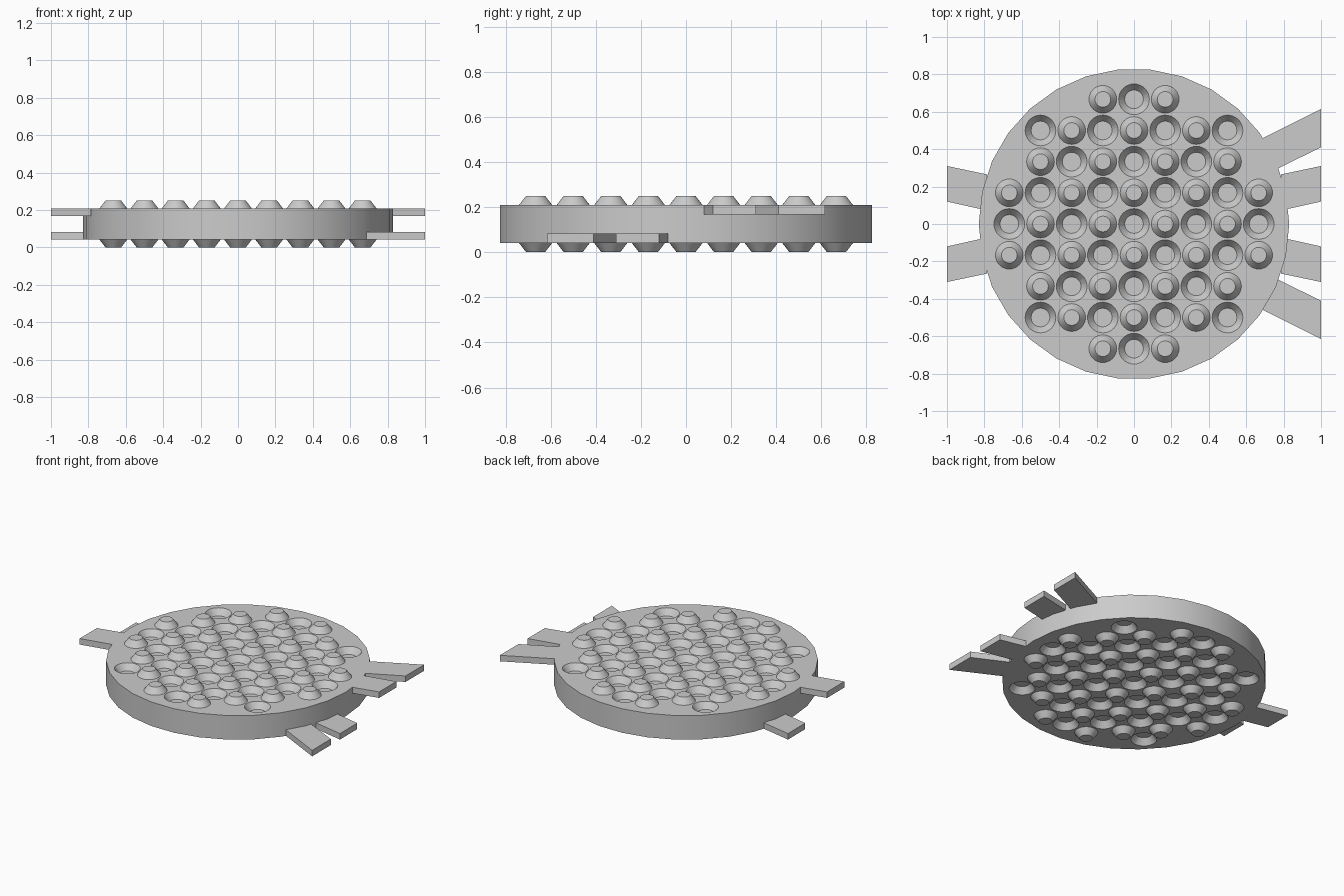
import bpy, bmesh
from math import pi
from mathutils import Matrix

if "Cube" in bpy.data.objects:
    bpy.data.objects.remove(bpy.data.objects["Cube"])

CELL = 1 / 6            # spacing of the studs and dimples
STEP = CELL / 4         # stud height, dimple depth and tab thickness
BOTTOM, TOP = STEP, STEP + CELL
RADIUS = 0.83

grey = bpy.data.materials.new("plain_grey")
grey.use_nodes = True
grey.diffuse_color = (0.6, 0.6, 0.6, 1)
grey.node_tree.nodes["Principled BSDF"].inputs["Base Color"].default_value = grey.diffuse_color


def make_object(name, bm):
    bmesh.ops.recalc_face_normals(bm, faces=bm.faces[:])
    mesh = bpy.data.meshes.new(name)
    bm.to_mesh(mesh)
    bm.free()
    mesh.materials.append(grey)
    obj = bpy.data.objects.new(name, mesh)
    bpy.context.collection.objects.link(obj)
    return obj


def add_cone(bm, x, y, z_low, z_high, r_low, r_high, sides=32):
    bmesh.ops.create_cone(
        bm, cap_ends=True, segments=sides, radius1=r_low, radius2=r_high,
        depth=z_high - z_low, matrix=Matrix.Translation((x, y, (z_low + z_high) / 2)))


def smooth(obj):
    bpy.ops.object.select_all(action="DESELECT")
    obj.select_set(True)
    bpy.context.view_layer.objects.active = obj
    bpy.ops.object.shade_smooth_by_angle(angle=pi / 6)


# Grid cells: a square block with a short extra row on each side
cells = [(i, j) for i in range(-4, 5) for j in range(-4, 5)
         if max(abs(i), abs(j)) <= 3 or min(abs(i), abs(j)) <= 1]
dimple_cells = [c for c in cells if sum(c) % 2 == 0]
stud_cells = [c for c in cells if sum(c) % 2 == 1]

# Round plate
bm = bmesh.new()
bmesh.ops.create_cone(
    bm, cap_ends=True, segments=30, radius1=RADIUS, radius2=RADIUS, depth=CELL,
    matrix=Matrix.Translation((0, 0, (BOTTOM + TOP) / 2)) @ Matrix.Rotation(pi / 2, 4, "Z"))
# Turn the plate so that one corner points along x
first = max(bm.verts, key=lambda v: v.co.x)
if abs(first.co.y) > 0.01:
    bmesh.ops.rotate(bm, verts=bm.verts[:], matrix=Matrix.Rotation(pi / 30, 3, "Z"))
plate = make_object("round_plate", bm)

# Dimples cut into both faces
bm = bmesh.new()
LIP = 0.01              # the cutters stick out a little, on the same slope
WIDE, NARROW = 0.082, 0.05
flare = WIDE + LIP * (WIDE - NARROW) / STEP
for i, j in dimple_cells:
    add_cone(bm, i * CELL, j * CELL, TOP - STEP, TOP + LIP, NARROW, flare)
    add_cone(bm, i * CELL, j * CELL, BOTTOM - LIP, BOTTOM + STEP, flare, NARROW)
cutter = make_object("dimple_cutter", bm)
cutter.hide_render = True
cut = plate.modifiers.new("dimples", "BOOLEAN")
cut.operation = "DIFFERENCE"
cut.solver = "EXACT"
cut.object = cutter
smooth(plate)
bpy.ops.object.modifier_apply(modifier=cut.name)
bpy.data.objects.remove(cutter)
smooth(plate)

# Studs on both faces
for name, base, tip in (("top_studs", TOP, TOP + STEP), ("bottom_studs", BOTTOM, 0)):
    bm = bmesh.new()
    for i, j in stud_cells:
        if tip > base:
            add_cone(bm, i * CELL, j * CELL, base, tip, 0.074, 0.042)
        else:
            add_cone(bm, i * CELL, j * CELL, tip, base, 0.042, 0.074)
    smooth(make_object(name, bm))

# Flat tabs on the rim: outer corners, then inner corners
NEAR_TAB = [(1, 0.12), (1, 0.31), (0.785, 0.265), (0.82, 0.08)]
FAR_TAB = [(1, 0.41), (1, 0.615), (0.685, 0.457), (0.765, 0.295)]


def add_tab(name, outline, side_x, side_y, upper):
    z = TOP - STEP if upper else BOTTOM
    bm = bmesh.new()
    face = bm.faces.new([bm.verts.new((x * side_x, y * side_y, z)) for x, y in outline])
    extruded = bmesh.ops.extrude_face_region(bm, geom=[face], use_keep_orig=True)
    verts = [g for g in extruded["geom"] if isinstance(g, bmesh.types.BMVert)]
    bmesh.ops.translate(bm, verts=verts, vec=(0, 0, STEP))
    make_object(name, bm)


for side_y, end in ((1, "back"), (-1, "front")):
    add_tab(f"left_{end}_near_tab", NEAR_TAB, 1, side_y, side_y > 0)
    add_tab(f"left_{end}_far_tab", FAR_TAB, 1, side_y, side_y > 0)
    add_tab(f"right_{end}_tab", NEAR_TAB, -1, side_y, side_y < 0)
